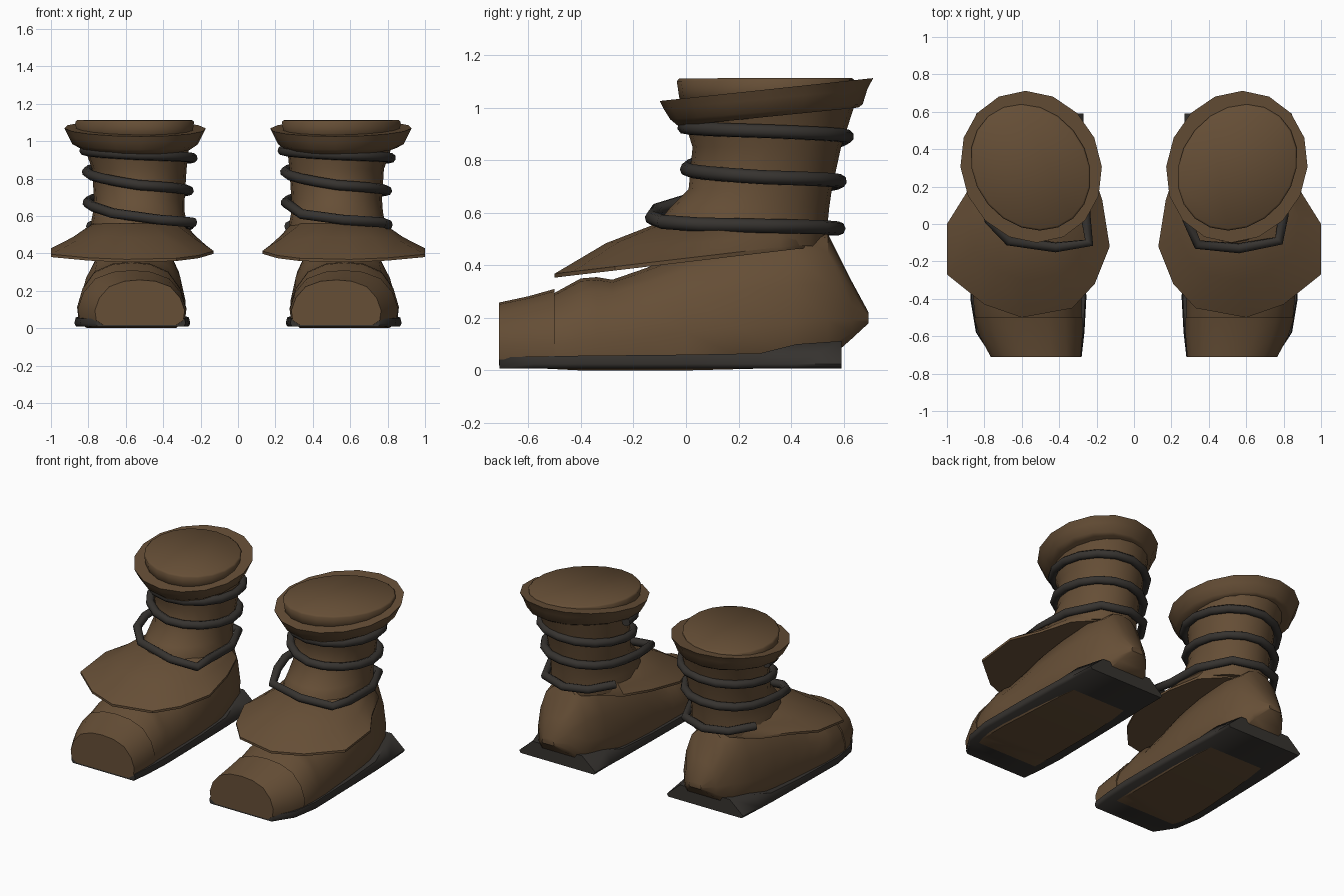
import bpy, bmesh, math

if "Cube" in bpy.data.objects:
    bpy.data.objects.remove(bpy.data.objects["Cube"])


def material(name, rgb):
    m = bpy.data.materials.new(name)
    m.diffuse_color = (*rgb, 1)
    m.use_nodes = True
    m.node_tree.nodes["Principled BSDF"].inputs["Base Color"].default_value = m.diffuse_color
    return m


BROWN = material("brown_leather", (0.132, 0.077, 0.037))
DARK = material("dark_rubber", (0.037, 0.033, 0.029))


def loft(name, rings, mat, angle=35):
    """Closed skin through equal-length rings, mirrored to the other boot."""
    bm = bmesh.new()
    vs = [[bm.verts.new(p) for p in r] for r in rings]
    n = len(rings[0])
    for a, b in zip(vs, vs[1:]):
        for i in range(n):
            j = (i + 1) % n
            bm.faces.new((a[i], a[j], b[j], b[i]))
    bm.faces.new(vs[0])
    bm.faces.new(vs[-1])
    bmesh.ops.recalc_face_normals(bm, faces=bm.faces)
    me = bpy.data.meshes.new(name)
    bm.to_mesh(me)
    bm.free()
    me.materials.append(mat)
    ob = bpy.data.objects.new(name, me)
    bpy.context.collection.objects.link(ob)
    bpy.ops.object.select_all(action='DESELECT')
    ob.select_set(True)
    bpy.context.view_layer.objects.active = ob
    bpy.ops.object.shade_smooth_by_angle(angle=math.radians(angle))
    ob.modifiers.new("other_boot", 'MIRROR').use_mirror_merge = False
    return ob


def oval(x0, x1, y0, y1, zf, zb, angles, skew=0):
    """Oval ring, height zf at the front and zb at the back, skewed outwards."""
    out = []
    for a in angles:
        c, s = math.cos(a), math.sin(a)
        out.append(((x0 + x1) / 2 + (x1 - x0) / 2 * c + skew * s,
                    (y0 + y1) / 2 + (y1 - y0) / 2 * s,
                    zf + (zb - zf) * (s + 1) / 2))
    return out


# Foot: arched cross-sections along y
ARCH = [(-.82, 0), (-.97, .1), (-1, .32), (-.9, .6), (-.68, .85), (-.35, .97)]
ARCH = ARCH + [(0, 1)] + [(-u, v) for u, v in reversed(ARCH)]


def arch(y, x0, x1, z0, z1):
    return [((x0 + x1) / 2 + u * (x1 - x0) / 2, y, z0 + v * (z1 - z0)) for u, v in ARCH]


loft("foot", [arch(*s) for s in (
    (-.705, .29, .76, .02, .25), (-.6, .28, .82, .01, .275), (-.5, .28, .85, .005, .295),
    (-.4, .28, .86, 0, .35), (-.34, .28, .86, 0, .355), (-.28, .28, .86, 0, .345),
    (-.15, .28, .85, 0, .39), (0, .28, .84, 0, .45), (.2, .29, .82, .005, .5),
    (.4, .32, .79, .01, .535), (.54, .36, .74, .04, .52), (.63, .43, .67, .12, .34),
    (.695, .51, .60, .18, .22))], BROWN)

# Toe cap: thin shell over the front of the foot
loft("toe_cap", [arch(*s) for s in (
    (-.712, .285, .765, .018, .258), (-.6, .276, .825, .012, .282),
    (-.5, .275, .856, .01, .31))], BROWN)

# Sole: flat slab with bevelled edges and a raised heel
loft("sole", [[(x0 + .01, y, .008), (x1 - .01, y, .008), (x1, y, .025), (x1 - d, y, z),
               (x0 + d, y, z), (x0, y, .025)] for y, x0, x1, z, d in (
    (-.71, .28, .76, .05, .005), (-.58, .265, .845, .053, .006), (-.4, .255, .875, .056, .007),
    (0, .26, .868, .06, .008), (.28, .265, .862, .065, .02), (.42, .27, .855, .1, .045),
    (.592, .27, .845, .112, .1))], DARK, 60)

# Flared skirt rim rising into the shaft
RIM = [(.55, .5), (.38, .44), (.24, .33), (.17, .13), (.13, -.12), (.21, -.32), (.33, -.45),
       (.6, -.5), (.8, -.43), (1, -.27), (1, 0), (.9, .16), (.81, .36), (.71, .44)]
rim = [(x, y, .353 + .118 * (y + .5)) for x, y in RIM]
rim_top = [(x, y, z + .015) for x, y, z in rim]
ang = [math.atan2(y - .2, x - .53) for x, y in RIM]
collar = oval(.28, .785, -.11, .51, .56, .55, ang)
mid = []
for a, b in zip(rim_top, collar):
    bulge = .02 if a[1] < -.4 else -.005
    mid.append(((a[0] + b[0]) / 2, (a[1] + b[1]) / 2, (a[2] + b[2]) / 2 + bulge))
loft("skirt", [rim, rim_top, mid, collar, oval(.36, .7, 0, .42, .57, .56, ang)], BROWN)

# Shaft
R20 = [math.tau * i / 20 for i in range(20)]
loft("shaft", [oval(*s, R20) for s in (
    (.265, .80, -.11, .53, .5, .47), (.275, .785, -.10, .54, .57, .57), (.285, .775, -.06, .545, .62, .62),
    (.285, .77, .01, .555, .69, .69), (.275, .78, .025, .59, .85, .85),
    (.26, .83, -.01, .645, .96, 1.02))], BROWN, 60)

# Tilted cuff and the flat oval top inside it
R16 = [math.tau * i / 16 for i in range(16)]
loft("cuff", [oval(*s, R16, .03) for s in (
    (.25, .85, -.03, .655, .93, 1.0), (.215, .885, -.06, .672, .955, 1.012),
    (.19, .91, -.085, .69, .995, 1.07), (.172, .928, -.1, .712, 1.025, 1.112))], BROWN, 60)
loft("opening", [oval(*s, R20, .05) for s in (
    (.25, .86, -.02, .63, 1.0, 1.0), (.235, .87, -.035, .64, 1.1, 1.106),
    (.245, .86, -.025, .63, 1.111, 1.113))], BROWN, 120)

# Lace: from the heel round to the instep, then a rising spiral
start = [(.27, .38, .545), (.37, .53, .54), (.52, .58, .54), (.70, .52, .545), (.80, .3, .55),
         (.80, .05, .555)]
instep = {"right": [(.775, -.09, .565), (.56, -.13, .58), (.34, -.11, .61)],
          "left": [(.82, -.1, .565), (.64, -.125, .58), (.39, -.09, .615)]}
spiral = [(.285, .02, .65), (.255, .15, .67)]
KEYS = [.68, .72, .735, .765, .835, .89, .91, .925, .95, .96]
for i in range(33):
    t = i / 4
    k = min(int(t), 8)
    z = KEYS[k] + (KEYS[k + 1] - KEYS[k]) * (t - k)
    a = -math.pi * (1 + t / 2)
    grow = max(0, z - .74) * .12
    spiral.append((.53 + (.267 + grow) * math.cos(a), .295 + grow / 2 + (.29 + grow) * math.sin(a), z))

for side, shift in (("right", 0), ("left", -1.06)):
    path = start + instep[side] + spiral
    cu = bpy.data.curves.new(side + "_lace", 'CURVE')
    cu.dimensions = '3D'
    cu.bevel_depth = .027
    cu.bevel_resolution = 2
    cu.use_fill_caps = True
    sp = cu.splines.new('POLY')
    sp.points.add(len(path) - 1)
    for p, (x, y, z) in zip(sp.points, path):
        p.co = (x + shift, y, z, 1)
    cu.materials.append(DARK)
    bpy.context.collection.objects.link(bpy.data.objects.new(side + "_lace", cu))
